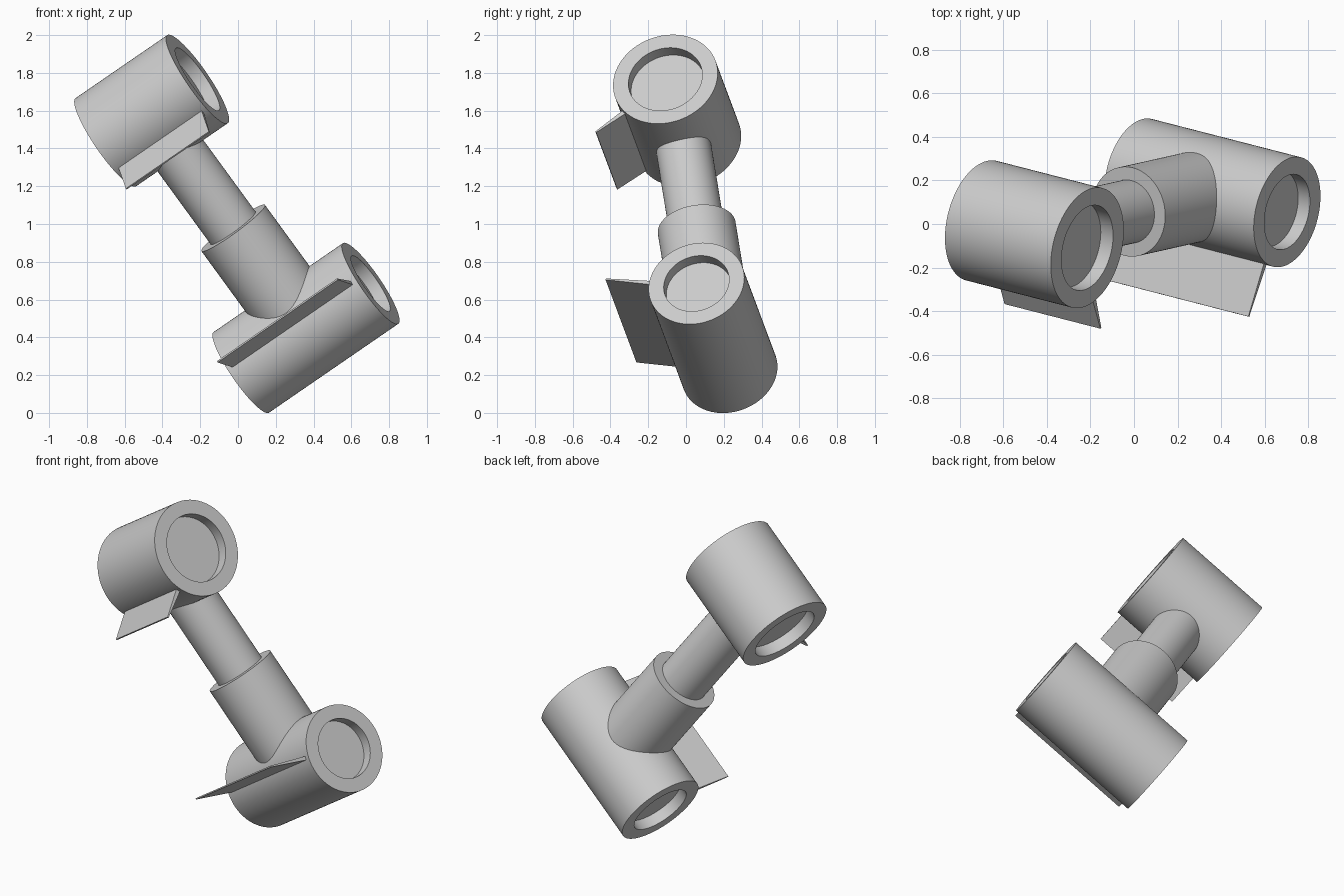
import bpy, bmesh, math
from mathutils import Vector, Matrix

if "Cube" in bpy.data.objects:
    bpy.data.objects.remove(bpy.data.objects["Cube"], do_unlink=True)

# One light grey material
grey = bpy.data.materials.new("light grey")
grey.use_nodes = True
COLOUR = (0.6, 0.6, 0.6, 1)
grey.diffuse_color = COLOUR
grey.node_tree.nodes["Principled BSDF"].inputs["Base Color"].default_value = COLOUR

# Frame: both barrels run along AXIS, the stem runs along STEM between their centres
LOWER = Vector((0.36, 0.143, 0.45))
UPPER = Vector((-0.457, -0.047, 1.60))
AXIS = Vector((0.806, -0.207, 0.554)).normalized()
STEM = UPPER - LOWER
STEM = (STEM - AXIS * STEM.dot(AXIS)).normalized()
SIDE = STEM.cross(AXIS)
SPAN = (UPPER - LOWER).length


def placed(x_dir, y_dir, z_dir, origin):
    """Matrix that sends local x, y, z to the given directions."""
    m = Matrix((x_dir, y_dir, z_dir)).transposed().to_4x4()
    m.translation = origin
    return m


def finish(name, bm, matrix):
    bmesh.ops.recalc_face_normals(bm, faces=bm.faces)
    mesh = bpy.data.meshes.new(name)
    bm.to_mesh(mesh)
    bm.free()
    mesh.materials.append(grey)
    mesh.shade_smooth()
    mesh.set_sharp_from_angle(angle=math.radians(30))
    ob = bpy.data.objects.new(name, mesh)
    ob.matrix_world = matrix
    bpy.context.collection.objects.link(ob)
    return ob


def lathe(name, profile, matrix, steps=96):
    """Spin (radius, height) points round local z."""
    bm = bmesh.new()
    verts = [bm.verts.new((r, 0, h)) for r, h in profile]
    edges = [bm.edges.new(pair) for pair in zip(verts, verts[1:])]
    bmesh.ops.spin(bm, geom=verts + edges, cent=(0, 0, 0), axis=(0, 0, 1),
                   angle=math.tau, steps=steps)
    bmesh.ops.remove_doubles(bm, verts=bm.verts, dist=1e-5)
    return finish(name, bm, matrix)


def barrel(name, centre, radius, length, bore, depth):
    """Cylinder with a shallow round pocket in each end."""
    h = length / 2
    half = [(0, h - depth), (bore, h - depth), (bore, h), (radius, h)]
    profile = half + [(r, -z) for r, z in reversed(half)]
    lathe(name, profile, placed(SIDE, STEM, AXIS, centre) if
          SIDE.cross(STEM).dot(AXIS) > 0 else placed(STEM, SIDE, AXIS, centre))


def fin(name, centre, outward, inner, outer, length, root, tip):
    """Radial plate that thins towards its outer edge."""
    outward = outward.normalized()
    bm = bmesh.new()
    section = [(inner, -root / 2), (outer, -tip / 2), (outer, tip / 2), (inner, root / 2)]
    face = bm.faces.new([bm.verts.new((x, y, -length / 2)) for x, y in section])
    ext = bmesh.ops.extrude_face_region(bm, geom=[face])
    bmesh.ops.translate(bm, vec=(0, 0, length),
                        verts=[v for v in ext["geom"] if isinstance(v, bmesh.types.BMVert)])
    finish(name, bm, placed(outward, AXIS.cross(outward), AXIS, centre))


# Barrels
barrel("lower_barrel", LOWER, 0.259, 0.849, 0.177, 0.067)
barrel("upper_barrel", UPPER, 0.283, 0.602, 0.2, 0.07)

# Stem: wide sleeve from the lower barrel, thin rod up to the upper barrel
lathe("stem", [(0, 0), (0.208, 0), (0.208, 0.66), (0.147, 0.66), (0.147, SPAN), (0, SPAN)],
      placed(AXIS, STEM.cross(AXIS), STEM, LOWER))

# Fins on the front of each barrel
fin("lower_fin", LOWER, STEM * 0.36 - SIDE * 0.933, 0.22, 0.511, 0.79, 0.025, 0.008)
fin("upper_fin", UPPER, STEM * -0.455 - SIDE * 0.89, 0.24, 0.466, 0.545, 0.03, 0.008)
